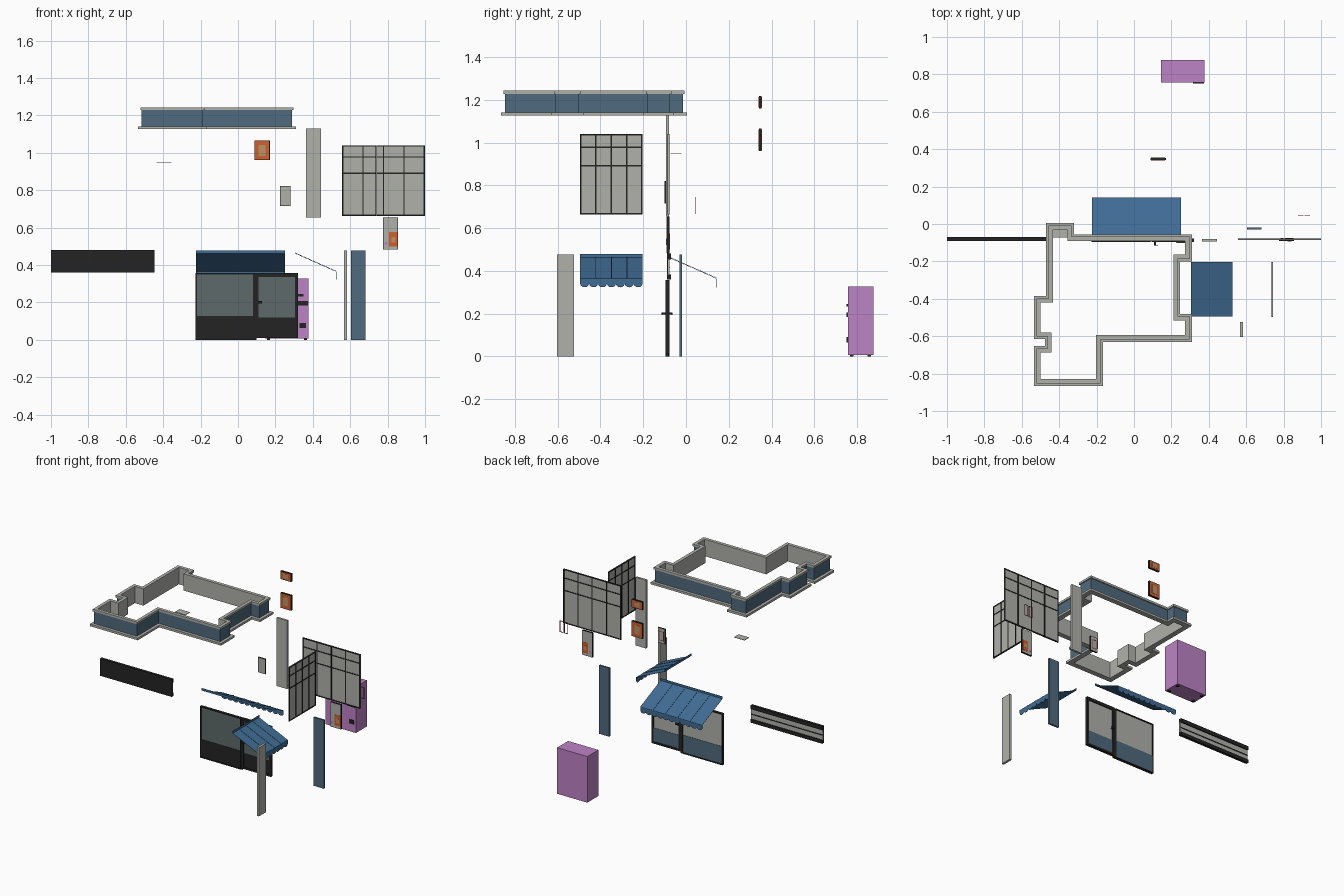
import bpy, bmesh, math
from mathutils import Vector

if "Cube" in bpy.data.objects:
    bpy.data.objects.remove(bpy.data.objects["Cube"])


def material(name, r, g, b):
    m = bpy.data.materials.new(name)
    lin = [((c / 255 + 0.055) / 1.055) ** 2.4 for c in (r, g, b)]
    m.diffuse_color = (*lin, 1)
    m.use_nodes = True
    m.node_tree.nodes["Principled BSDF"].inputs["Base Color"].default_value = m.diffuse_color
    return m


GREY = material("stone_grey", 177, 177, 171)
BLUE = material("slate_blue", 80, 106, 125)
AWN = material("awning_blue", 64, 108, 148)
BLACK = material("black", 36, 36, 36)
GLASS = material("dark_glass", 95, 106, 106)
PINK = material("orchid", 190, 131, 198)
ORANGE = material("poster_orange", 208, 95, 48)
TAN = material("poster_tan", 190, 145, 100)
RED = material("dull_red", 165, 70, 75)


def finish(name, bm, mat):
    bmesh.ops.recalc_face_normals(bm, faces=bm.faces)
    me = bpy.data.meshes.new(name)
    bm.to_mesh(me)
    bm.free()
    me.materials.append(mat)
    ob = bpy.data.objects.new(name, me)
    bpy.context.collection.objects.link(ob)
    return ob


def box(name, mat, x0, x1, y0, y1, z0, z1):
    bm = bmesh.new()
    bmesh.ops.create_cube(bm, size=1)
    for v in bm.verts:
        v.co = ((x0 + x1) / 2 + v.co.x * (x1 - x0),
                (y0 + y1) / 2 + v.co.y * (y1 - y0),
                (z0 + z1) / 2 + v.co.z * (z1 - z0))
    return finish(name, bm, mat)


def frame(name, mat, x0, x1, y0, y1, z0, z1, t):
    box(name + "_left", mat, x0, x0 + t, y0, y1, z0, z1)
    box(name + "_right", mat, x1 - t, x1, y0, y1, z0, z1)
    box(name + "_bottom", mat, x0 + t, x1 - t, y0, y1, z0, z0 + t)
    box(name + "_top", mat, x0 + t, x1 - t, y0, y1, z1 - t, z1)


# Roof parapet: one outline, offset inwards for each layer
OUTLINE = [(-.47, .005), (-.32, .005), (-.32, -.055), (.31, -.055), (.31, -.2),
           (.246, -.2), (.246, -.48), (.31, -.48), (.31, -.63), (-.166, -.63),
           (-.166, -.866), (-.535, -.866), (-.535, -.652), (-.476, -.652),
           (-.476, -.615), (-.535, -.615), (-.535, -.385), (-.47, -.385)]


def offset(d):
    pts = [Vector(p) for p in OUTLINE]
    out = []
    for i, p in enumerate(pts):
        a = (p - pts[i - 1]).normalized()
        b = (pts[(i + 1) % len(pts)] - p).normalized()
        out.append(p + d * (Vector((a.y, -a.x)) + Vector((b.y, -b.x))))
    return out


def ring(name, mat, d_out, d_in, z0, z1):
    bm = bmesh.new()
    loops = [[bm.verts.new((p.x, p.y, z)) for p in offset(d)]
             for d, z in ((d_out, z0), (d_out, z1), (d_in, z1), (d_in, z0))]
    n = len(OUTLINE)
    for k in range(4):
        a, b = loops[k], loops[(k + 1) % 4]
        for i in range(n):
            j = (i + 1) % n
            bm.faces.new((a[i], a[j], b[j], b[i]))
    return finish(name, bm, mat)


ring("parapet_base_trim", GREY, 0, .036, 1.126, 1.141)
ring("parapet_band", BLUE, .02, .029, 1.141, 1.228)
ring("parapet_lining", GREY, .029, .036, 1.141, 1.228)
ring("parapet_top_trim", GREY, .013, .036, 1.228, 1.243)
box("roof_slab", GREY, -.435, -.355, -.072, -.022, .946, .949)


# Awnings: lip, sloping canopy and scalloped valance
def awning(name, place, u0, u1, reach, panels, scallops):
    bm = bmesh.new()
    zt, zl, ze, zv, drop = .478, .462, .364, .34, .017

    def face(pts):
        bm.faces.new([bm.verts.new(place(*p)) for p in pts])
    face([(u0, 0, zl), (u1, 0, zl), (u1, 0, zt), (u0, 0, zt)])
    face([(u0, 0, zl), (u1, 0, zl), (u1, reach, ze), (u0, reach, ze)])
    w = (u1 - u0) / scallops
    for i in range(scallops):
        a = u0 + i * w
        arc = [(a + w / 2 - w / 2 * math.cos(math.pi * k / 6), reach,
                zv - drop * math.sin(math.pi * k / 6)) for k in range(7)]
        face([(a + w, reach, ze), (a, reach, ze)] + arc)
    # raised seams between panels
    for i in range(1, panels):
        u = u0 + (u1 - u0) * i / panels
        face([(u - .002, 0, zl + .003), (u + .002, 0, zl + .003),
              (u + .002, reach, ze + .003), (u - .002, reach, ze + .003)])
    bmesh.ops.remove_doubles(bm, verts=bm.verts, dist=1e-5)
    ob = finish(name, bm, AWN)
    mod = ob.modifiers.new("thickness", 'SOLIDIFY')
    mod.thickness = .002
    mod.offset = 0


awning("long_awning", lambda u, v, z: (u, -.08 + v, z), -.225, .252, .222, 5, 11)
awning("side_awning", lambda u, v, z: (.305 + v, u, z), -.495, -.203, .22, 4, 7)

# Shop window and door: glass above, solid panel below, lined at the back
for name, x0, x1, z0, z1, zm, t in (("window", -.226, .088, 0, .357, .128, .007),
                                    ("door", .096, .32, .01, .35, .118, .014)):
    frame(name + "_frame", BLACK, x0, x1, -.096, -.077, z0, z1, t)
    a, b = x0 + t, x1 - t
    box(name + "_pane", GLASS, a, b, -.091, -.087, zm, z1 - t)
    box(name + "_pane_back", GREY, a, b, -.087, -.083, zm, z1 - t)
    box(name + "_panel", BLACK, a, b, -.093, -.087, z0 + t, zm)
    box(name + "_panel_back", BLUE, a, b, -.087, -.081, z0 + t, zm)
box("door_post", BLACK, .086, .098, -.094, -.079, 0, .357)
box("door_lintel", BLACK, .096, .32, -.096, -.077, .348, .358)
box("door_handle_bar", BLACK, .108, .118, -.115, -.063, .195, .205)
for y in (-.115, -.067):
    box("door_handle_grip", BLACK, .106, .128, y, y + .004, .194, .206)

# Fascia sign board, open at the back
box("fascia_front", BLACK, -1, -.447, -.09, -.084, .36, .48)
box("fascia_top_rail", BLACK, -1, -.447, -.084, -.07, .454, .48)
box("fascia_bottom_rail", BLACK, -1, -.447, -.084, -.07, .36, .383)
box("fascia_back", GREY, -1, -.447, -.084, -.078, .383, .454)
box("fascia_rib", BLACK, -1, -.447, -.078, -.074, .414, .419)

# Wall pilasters
box("grey_low_pilaster", GREY, .567, .583, -.603, -.525, 0, .477)
box("blue_low_pilaster", BLUE, .604, .682, -.03, -.018, 0, .477)
box("grey_high_pilaster", GREY, .364, .444, -.094, -.079, .655, 1.13)


# Gridded upper windows
def grid(name, place, u0, u1):
    def bar(part, mat, a, b, d, z0, z1):
        box(name + part, mat, *place(a, b, d), z0, z1)
    z0, z1, t = .663, 1.04, .0035
    bar("_pane", GREY, u0, u1, .002, z0, z1)
    for i in range(5):
        u = u0 + t + (u1 - u0 - 2 * t) * i / 4
        bar("_mullion", BLACK, u - t, u + t, .0045, z0, z1)
    for z in (z0 + t, .891, .977, z1 - t):
        bar("_transom", BLACK, u0, u1, .004, z - t, z + t)


grid("front_grid", lambda a, b, d: (a, b, -.082 - d, -.082 + d), .556, 1.0)
grid("side_grid", lambda a, b, d: (.74 - d, .74 + d, a, b), -.497, -.203)

# Framed posters with a simple figure shape on both faces
for name, z0, z1 in (("upper_poster", 1.16, 1.217), ("lower_poster", .96, 1.066)):
    box(name + "_board", BLACK, .088, .17, .341, .354, z0, z1)
    h = z1 - z0
    for y, s in ((.341, -1), (.354, 1)):
        for part, mat, m, d in (("_sheet", ORANGE, .004, .001), ("_art", TAN, .022, .002)):
            mz = m if part == "_sheet" else h * .22
            box(name + part, mat, .088 + m, .17 - m, min(y, y + s * d), max(y, y + s * d),
                z0 + mz, z1 - mz)

# Tall hanging notice with orange artwork
box("notice_board", BLACK, .775, .856, -.09, -.078, .482, .653)
for y, s in ((-.09, -1), (-.078, 1)):
    for part, mat, x0, x1, z0, z1, d in (("notice_sheet", GREY, .777, .854, .484, .651, .001),
                                         ("notice_art", ORANGE, .808, .852, .50, .575, .002),
                                         ("notice_art_centre", TAN, .82, .842, .52, .55, .003),
                                         ("notice_mark", PINK, .782, .80, .507, .522, .002)):
        box(part, mat, x0, x1, min(y, y + s * d), max(y, y + s * d), z0, z1)

# Small plaque
box("plaque_board", BLACK, .225, .281, -.1, -.091, .716, .821)
box("plaque_face", GREY, .227, .279, -.101, -.1, .718, .819)
box("plaque_back", GREY, .227, .279, -.091, -.09, .718, .819)
frame("plaque_border", RED, .234, .272, -.09, -.089, .735, .80, .004)

# Pair of little hollow frames
for x in (.877, .912):
    frame("little_frame", RED, x, x + .028, .045, .047, .665, .745, .004)

# Dispenser cabinet with slots, buttons and feet
box("cabinet", PINK, .145, .378, .757, .878, .006, .327)
box("cabinet_buttons", BLACK, .318, .35, .75, .757, .232, .244)
box("cabinet_coin_panel", BLACK, .315, .374, .75, .757, .183, .206)
box("cabinet_return_slot", BLACK, .33, .364, .75, .757, .064, .09)
for x in (.155, .352):
    for y in (.767, .85):
        box("cabinet_foot", BLACK, x, x + .016, y, y + .016, 0, .006)
